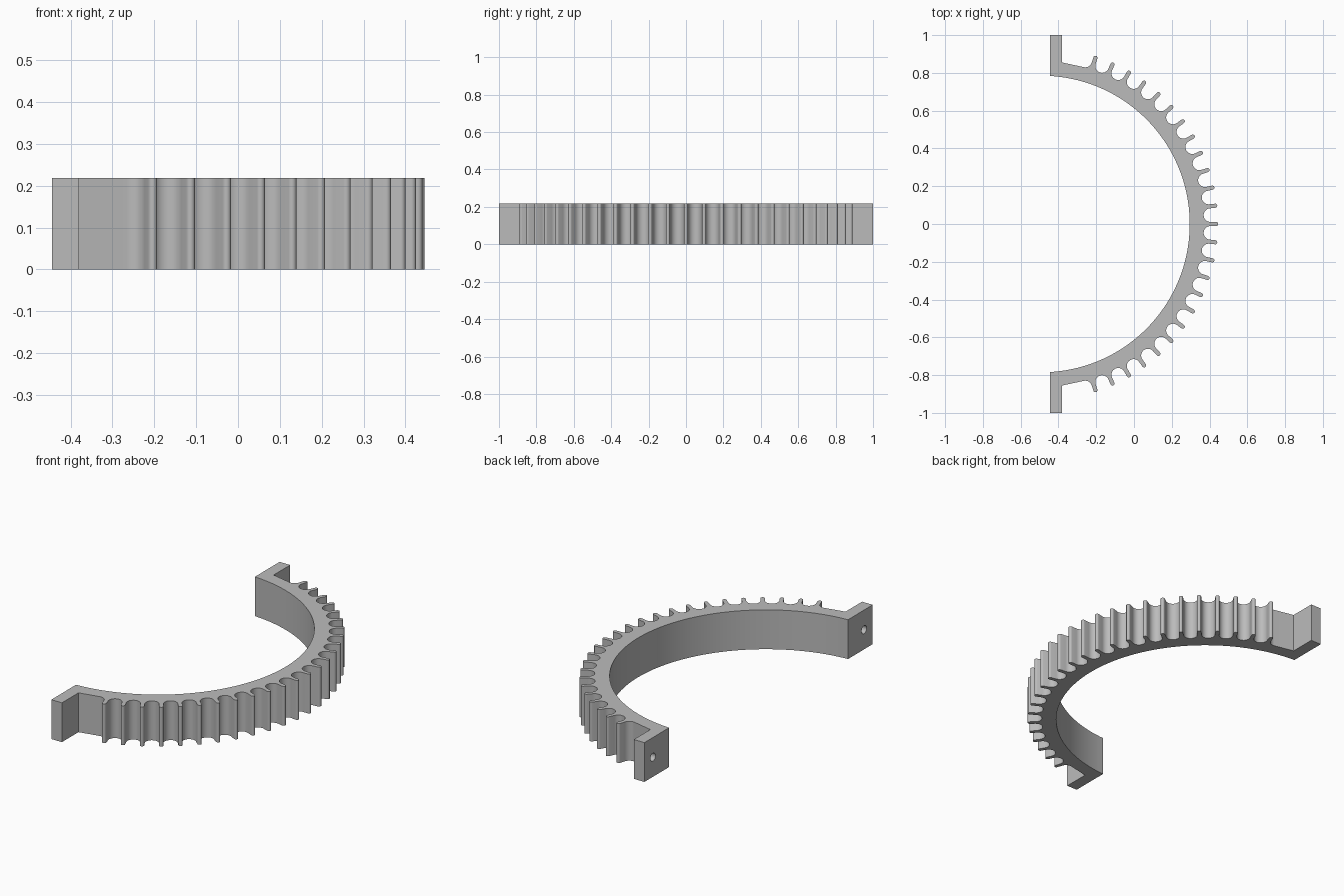
import bpy, bmesh
from math import radians, sin, cos, pi, asin
from mathutils import Vector

cube = bpy.data.objects.get("Cube")
if cube:
    bpy.data.objects.remove(cube, do_unlink=True)

HEIGHT = 0.218
CENTRE = Vector((-0.49, 0))      # axis of the ring
BACK, FLANGE = -0.445, -0.38     # flange faces in x
INNER, VALLEY_R, TIP_R = 0.785, 0.896, 0.925
GROOVE, ROUND = 0.036, 0.011     # groove and tooth tip radii
STEP, LAST = 6, 12               # tooth spacing in degrees, teeth per side

grey = bpy.data.materials.new("grey")
grey.use_nodes = True
grey.diffuse_color = (0.5, 0.5, 0.5, 1)
grey.node_tree.nodes["Principled BSDF"].inputs["Base Color"].default_value = (0.5, 0.5, 0.5, 1)


def polar(r, a, origin=CENTRE):
    return origin + Vector((r * cos(a), r * sin(a)))


def arc(origin, r, start, end, n):
    return [polar(r, start + (end - start) * i / n, origin) for i in range(n + 1)]


def groove(a, start=-88, end=88):
    """Round valley at ring angle a, swept across its bottom."""
    return arc(polar(VALLEY_R, a), GROOVE, a + pi - radians(start),
               a + pi - radians(end), max(6, (end - start) // 11))


def tip(a):
    return arc(polar(TIP_R, a), ROUND, a - pi / 2, a + pi / 2, 8)


# Outer outline: lower flange, toothed arc, upper flange
outline = [Vector((BACK, -1)), Vector((FLANGE, -1)), Vector((FLANGE, -0.855))]
for k in range(-LAST, LAST + 1):
    a = radians(k * STEP)
    half = radians(STEP / 2)
    outline += groove(a - half, 0 if k == -LAST else -88, 88)
    outline += tip(a)
outline += groove(radians((LAST + 0.5) * STEP), -88, 0)
outline += [Vector((FLANGE, 0.855)), Vector((FLANGE, 1)), Vector((BACK, 1))]

# Smooth bore back to the start
reach = pi / 2 - asin((BACK - CENTRE.x) / INNER)
outline += arc(CENTRE, INNER, reach, -reach, 96)

bm = bmesh.new()
base = bm.faces.new([bm.verts.new((p.x, p.y, 0)) for p in outline])
top = bmesh.ops.extrude_face_region(bm, geom=[base])
bmesh.ops.translate(bm, vec=(0, 0, HEIGHT),
                    verts=[g for g in top["geom"] if isinstance(g, bmesh.types.BMVert)])
bmesh.ops.recalc_face_normals(bm, faces=bm.faces)
mesh = bpy.data.meshes.new("toothed_half_ring")
bm.to_mesh(mesh)
bm.free()
ring = bpy.data.objects.new("toothed_half_ring", mesh)
bpy.context.collection.objects.link(ring)
mesh.materials.append(grey)

# Blind screw holes in the back of both flanges
for side, name in ((-1, "front"), (1, "back")):
    bpy.ops.mesh.primitive_cylinder_add(vertices=32, radius=0.022, depth=0.1,
                                        location=(BACK, side * 0.925, HEIGHT / 2),
                                        rotation=(0, pi / 2, 0))
    cutter = bpy.context.object
    cutter.name = name + "_hole_cutter"
    cutter.data.materials.append(grey)
    cutter.hide_render = True
    cutter.hide_set(True)
    cut = ring.modifiers.new(name + "_hole", 'BOOLEAN')
    cut.operation, cut.solver, cut.object = 'DIFFERENCE', 'EXACT', cutter

# Bake the holes, then drop the cutters
bpy.context.view_layer.update()
result = bpy.data.meshes.new_from_object(ring.evaluated_get(bpy.context.evaluated_depsgraph_get()))
ring.modifiers.clear()
ring.data = result
for name in ("front_hole_cutter", "back_hole_cutter"):
    bpy.data.objects.remove(bpy.data.objects[name], do_unlink=True)

bpy.ops.object.select_all(action='DESELECT')
ring.select_set(True)
bpy.context.view_layer.objects.active = ring
bpy.ops.object.shade_smooth_by_angle(angle=radians(30))
